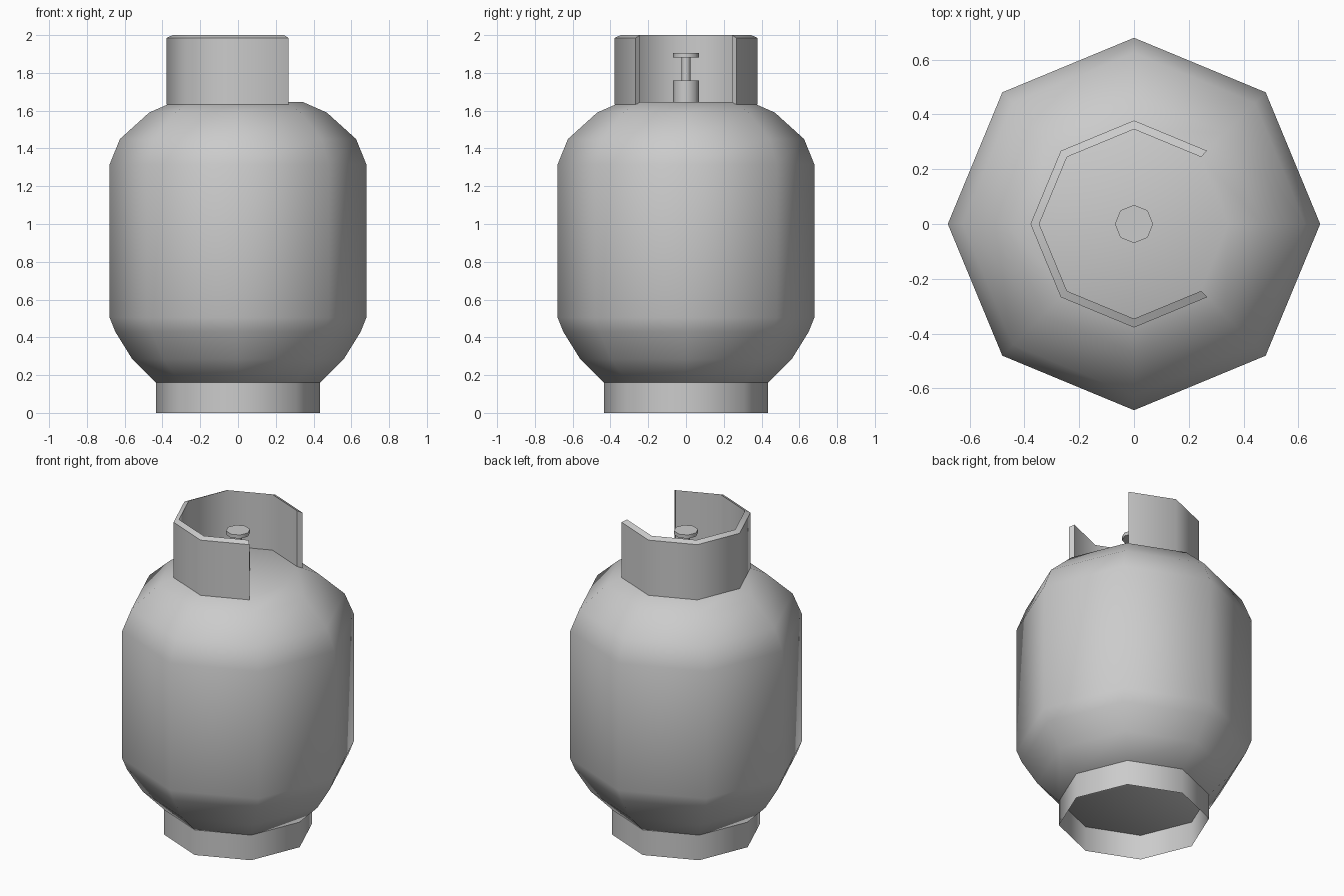
import bpy, bmesh
from math import cos, sin, radians

if "Cube" in bpy.data.objects:
    bpy.data.objects.remove(bpy.data.objects["Cube"])

SIDES = 8


def lathe(name, profile, start=0, steps=SIDES, closed_section=False):
    """Revolve (radius, z) points in 45 degree steps; a partial sweep gets end caps."""
    full = steps == SIDES
    bm = bmesh.new()
    rings = []
    for i in range(steps if full else steps + 1):
        a = radians(start + i * 360 / SIDES)
        rings.append([bm.verts.new((r * cos(a), r * sin(a), z)) for r, z in profile])
    n = len(profile)
    for i in range(steps):
        p, q = rings[i], rings[(i + 1) % len(rings)]
        for j in range(n if closed_section else n - 1):
            k = (j + 1) % n
            bm.faces.new((p[j], q[j], q[k], p[k]))
    if not full:
        bm.faces.new(rings[0])
        bm.faces.new(rings[-1][::-1])
    bmesh.ops.remove_doubles(bm, verts=bm.verts, dist=1e-5)
    bmesh.ops.recalc_face_normals(bm, faces=bm.faces)
    mesh = bpy.data.meshes.new(name)
    bm.to_mesh(mesh)
    bm.free()
    obj = bpy.data.objects.new(name, mesh)
    bpy.context.collection.objects.link(obj)
    bpy.ops.object.select_all(action='DESELECT')
    obj.select_set(True)
    bpy.context.view_layer.objects.active = obj
    bpy.ops.object.shade_smooth_by_angle(angle=radians(50))
    return obj


def disc(name, radius, z0, z1):
    return lathe(name, [(0, z0), (radius, z0), (radius, z1), (0, z1)])


# Pressure vessel
lathe("tank_body", [(0, 0.16), (0.435, 0.16), (0.56, 0.285), (0.65, 0.43),
                    (0.68, 0.505), (0.68, 1.315), (0.625, 1.45),
                    (0.47, 1.59), (0.345, 1.645), (0, 1.645)])

# Thin open foot ring
lathe("foot_ring", [(0.435, 0), (0.435, 0.16)])

# Guard collar, open towards +x
lathe("guard_collar", [(0.378, 1.633), (0.378, 1.985), (0.346, 2.0), (0.346, 1.64)],
      start=45, steps=6, closed_section=True)

# Valve
disc("valve_base", 0.07, 1.64, 1.76)
disc("valve_stem", 0.024, 1.76, 1.885)
disc("valve_handwheel", 0.07, 1.882, 1.905)
